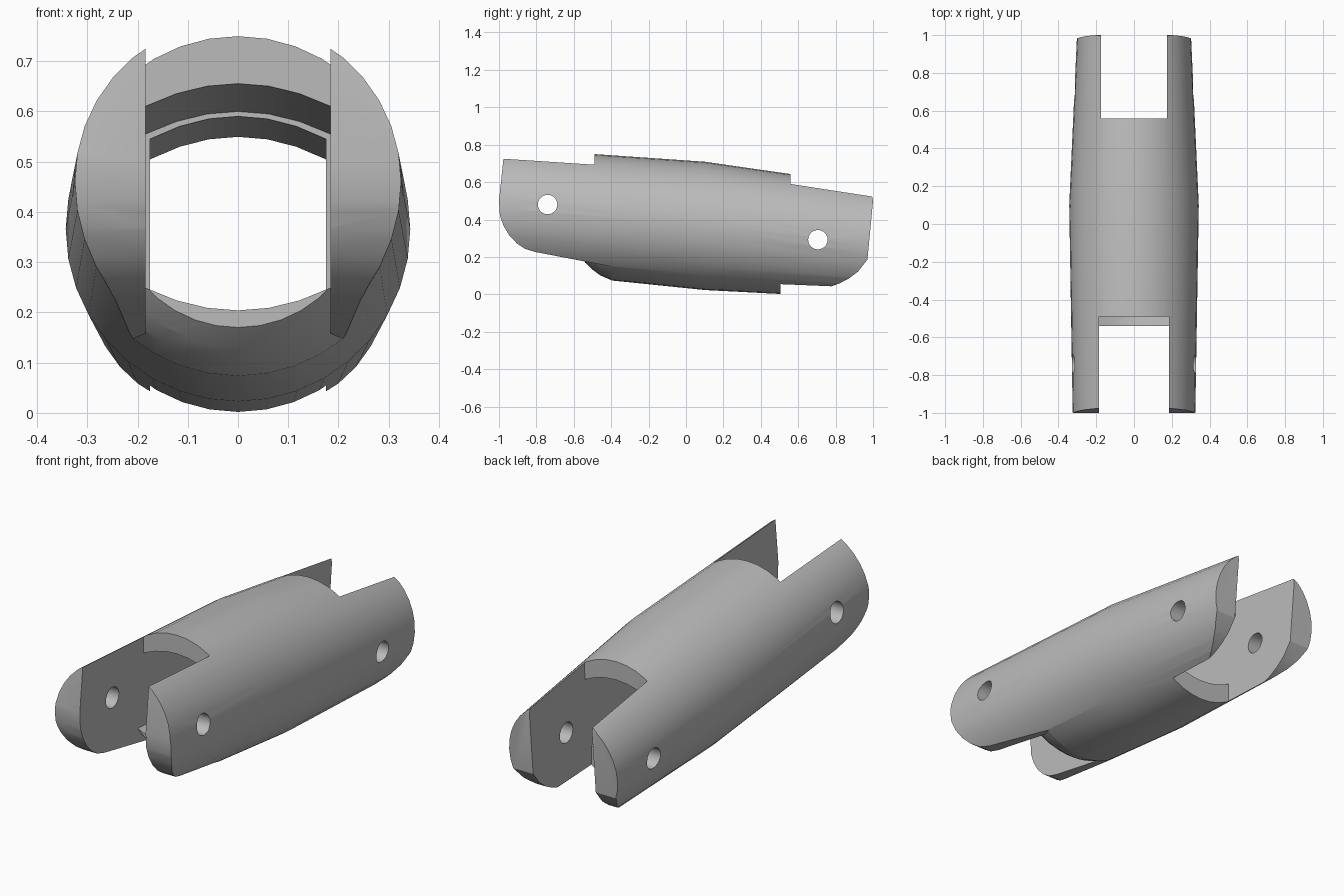
import bpy, bmesh
from math import sin, cos, pi

cube = bpy.data.objects.get("Cube")
if cube:
    bpy.data.objects.remove(cube, do_unlink=True)

grey = bpy.data.materials.new("plain_grey")
grey.use_nodes = True
grey.diffuse_color = (0.5, 0.5, 0.5, 1)
grey.node_tree.nodes["Principled BSDF"].inputs["Base Color"].default_value = (0.5, 0.5, 0.5, 1)


def loft(name, sections):
    """Solid skinned through closed rings of points."""
    bm = bmesh.new()
    rings = [[bm.verts.new(p) for p in ring] for ring in sections]
    n = len(rings[0])
    for a, b in zip(rings, rings[1:]):
        for i in range(n):
            j = (i + 1) % n
            bm.faces.new((a[i], a[j], b[j], b[i]))
    bm.faces.new(rings[0])
    bm.faces.new(rings[-1])
    bmesh.ops.recalc_face_normals(bm, faces=bm.faces)
    mesh = bpy.data.meshes.new(name)
    bm.to_mesh(mesh)
    bm.free()
    mesh.materials.append(grey)
    obj = bpy.data.objects.new(name, mesh)
    bpy.context.collection.objects.link(obj)
    return obj


def circle(y, z, r, n=36):
    return [(r * sin(2 * pi * i / n), y, z + r * cos(2 * pi * i / n)) for i in range(n)]


def prism(name, half, profile):
    """Side profile of (y, z) points extruded across x."""
    return loft(name, [[(x, y, z) for y, z in profile] for x in (-half, half)])


def box(name, half, y0, y1, z0, z1):
    return prism(name, half, [(y0, z0), (y1, z0), (y1, z1), (y0, z1)])


def arched(y, half, floor, ceiling, sag=0.045, n=6):
    """Straight-sided section with an arched floor and ceiling."""
    xs = [half * (2 * i / n - 1) for i in range(n + 1)]
    top = [(x, y, ceiling - sag * (x / half) ** 2) for x in xs]
    return top + [(x, y, floor + sag * (x / half) ** 2) for x in reversed(xs)]


def combine(target, tool, operation="DIFFERENCE"):
    mod = target.modifiers.new("cut", "BOOLEAN")
    mod.solver = "EXACT"
    mod.operation = operation
    mod.object = tool
    bpy.context.view_layer.objects.active = target
    bpy.ops.object.modifier_apply(modifier=mod.name)
    bpy.data.objects.remove(tool, do_unlink=True)


FRONT, REAR = 0.184, 0.175

# Tapered round shell, widest just behind the middle
shell = loft("hinged_link_body", [circle(-1.1, 0.469, 0.323), circle(0.1, 0.366, 0.343),
                                  circle(1.1, 0.268, 0.297)])

# Side outline with rounded lower corners on both pairs of arms
outline = [(-0.955, 0.92), (-0.975, 0.735), (-1, 0.5), (-0.995, 0.42), (-0.975, 0.365),
           (-0.945, 0.315), (-0.905, 0.273), (-0.86, 0.243), (-0.8, 0.225), (-0.72, 0.19),
           (-0.7, -0.3), (0.74, -0.3), (0.77, 0.04), (0.82, 0.058), (0.87, 0.084),
           (0.92, 0.122), (0.97, 0.185), (1, 0.5), (0.995, 0.525), (0.975, 0.54), (0.96, 0.92)]
combine(shell, prism("outline", 0.6, outline), "INTERSECT")

# Lower front: arm undersides and slot, trimmed around a rounded lip
lip_rings = [circle(-0.54, 0.42, 0.25), circle(-0.5, 0.417, 0.285), circle(-0.46, 0.415, 0.313),
             circle(-0.4, 0.411, 0.335), circle(-0.3, 0.405, 0.37)]
under = prism("under", 0.55, [(-1.2, 0.302), (-0.36, 0.141), (-0.36, -0.35), (-1.2, -0.35)])
combine(under, loft("lip", lip_rings))
combine(shell, under)
slot = box("slot", FRONT, -1.3, -0.36, -0.4, 0.4)
combine(slot, loft("lip", lip_rings))
combine(shell, slot)

# Upper front slot and stepped rear slot
combine(shell, box("slot", FRONT, -1.3, -0.49, 0.37, 1.2))
combine(shell, prism("slot", REAR, [(0.505, -0.4), (1.3, -0.4), (1.3, 1.2), (0.567, 1.2),
                                    (0.555, 0.3), (0.505, 0.3)]))

# Passage through the middle, with a small step
combine(shell, loft("passage", [arched(-0.7, FRONT, 0.22, 0.675), arched(0.1, FRONT, 0.14, 0.6)]))
combine(shell, loft("passage", [arched(0.08, REAR, 0.132, 0.592), arched(0.7, REAR, 0.093, 0.537)]))

# Pivot holes across each pair of arms
for y, z in ((-0.74, 0.48), (0.705, 0.292)):
    ring = [(y + 0.052 * cos(2 * pi * i / 24), z + 0.052 * sin(2 * pi * i / 24)) for i in range(24)]
    combine(shell, prism("pivot", 0.6, ring))

bpy.ops.object.select_all(action="DESELECT")
shell.select_set(True)
bpy.context.view_layer.objects.active = shell
bpy.ops.object.shade_smooth_by_angle(angle=pi / 6)
